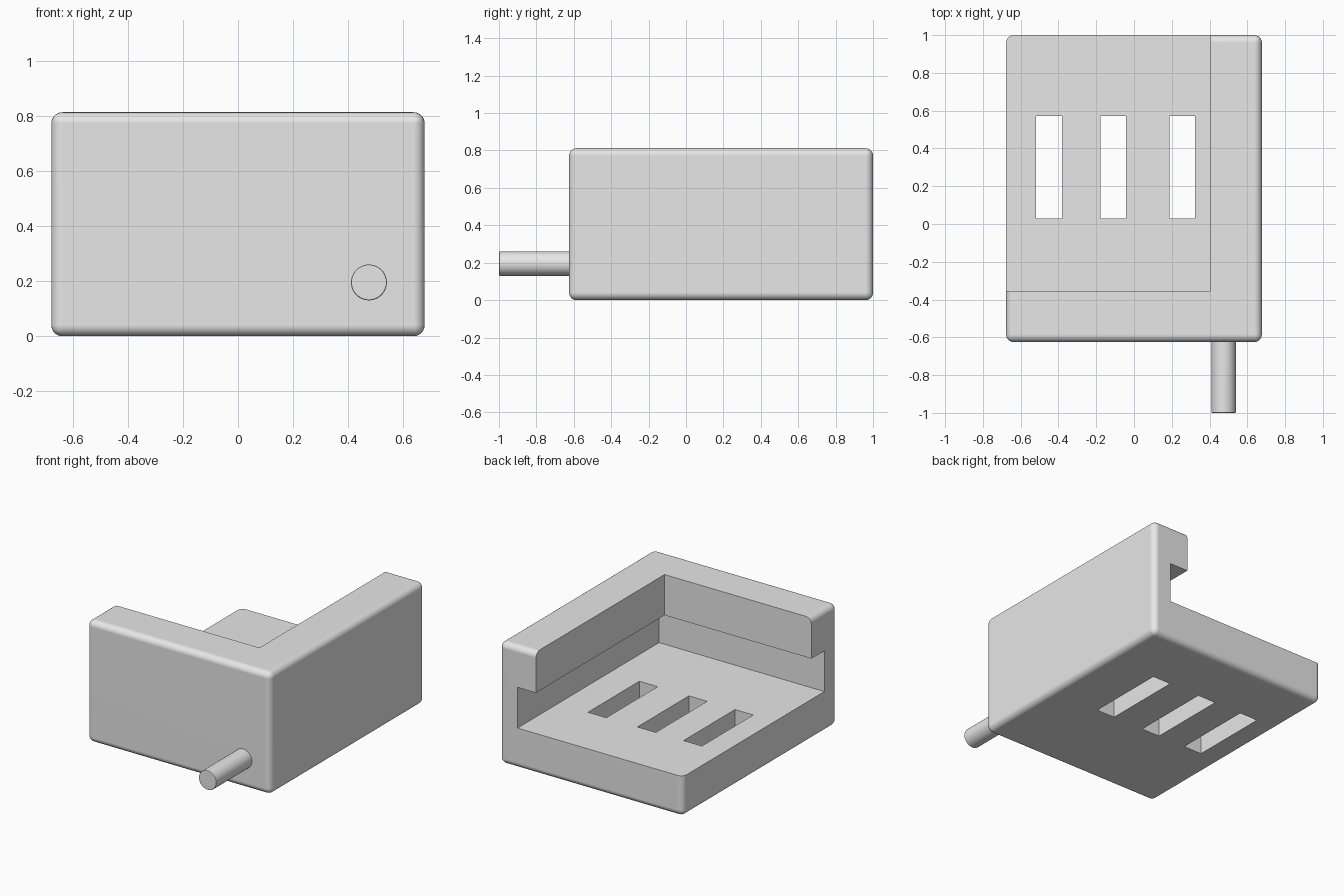
import bpy
import math

default = bpy.data.objects.get("Cube")
if default:
    bpy.data.objects.remove(default, do_unlink=True)

U = 0.1354                      # design module
X, Y0, Y1, H = 0.677, -0.625, 1.0, 6 * U
FLOOR, LIP = 2 * U, 4 * U       # floor top and underside of the lip

grey = bpy.data.materials.new("light grey")
grey.use_nodes = True
grey.diffuse_color = (0.8, 0.8, 0.8, 1)
grey.node_tree.nodes["Principled BSDF"].inputs["Base Color"].default_value = (0.8, 0.8, 0.8, 1)


def box(name, lo, hi):
    """Axis-aligned box between two corners."""
    bpy.ops.mesh.primitive_cube_add(size=1, location=[(a + b) / 2 for a, b in zip(lo, hi)])
    ob = bpy.context.object
    ob.name = name
    ob.scale = [b - a for a, b in zip(lo, hi)]
    bpy.ops.object.transform_apply(location=False, rotation=False, scale=True)
    ob.data.materials.append(grey)
    return ob


def apply_modifier(ob, kind, **settings):
    bpy.ops.object.select_all(action="DESELECT")
    bpy.context.view_layer.objects.active = ob
    ob.select_set(True)
    mod = ob.modifiers.new(kind.title(), kind)
    for key, value in settings.items():
        setattr(mod, key, value)
    bpy.ops.object.modifier_apply(modifier=mod.name)


def cut(ob, lo, hi):
    cutter = box("cutter", lo, hi)
    cutter.hide_render = True
    apply_modifier(ob, "BOOLEAN", operation="DIFFERENCE", solver="EXACT", object=cutter)
    bpy.data.objects.remove(cutter, do_unlink=True)


def finish(ob):
    bpy.ops.object.select_all(action="DESELECT")
    bpy.context.view_layer.objects.active = ob
    ob.select_set(True)
    bpy.ops.object.shade_smooth_by_angle(angle=math.radians(30))
    apply_modifier(ob, "WEIGHTED_NORMAL", keep_sharp=True)


# Rounded block
body = box("corner_tray", (-X, Y0, 0), (X, Y1, H))
apply_modifier(body, "BEVEL", width=0.04, segments=6, limit_method="ANGLE")

# Undercut groove first, then the wider opening above it
cut(body, (-1, Y0 + U, FLOOR), (X - U, 1.3, LIP))
cut(body, (-1, Y0 + 2 * U, FLOOR + U), (X - 2 * U, 1.3, 1))

# Three slots through the floor
for x in (-0.45, -0.11, 0.255):
    cut(body, (x - U / 2, 0.03, -0.1), (x + U / 2, 0.03 + 4 * U, FLOOR + 0.1))
finish(body)

# Round pin on the front face
bpy.ops.mesh.primitive_cylinder_add(vertices=48, radius=0.065, depth=0.42,
                                    location=(0.475, -0.79, 0.195),
                                    rotation=(math.pi / 2, 0, 0))
pin = bpy.context.object
pin.name = "front_pin"
pin.data.materials.append(grey)
apply_modifier(pin, "BEVEL", width=0.006, segments=2, limit_method="ANGLE")
finish(pin)
